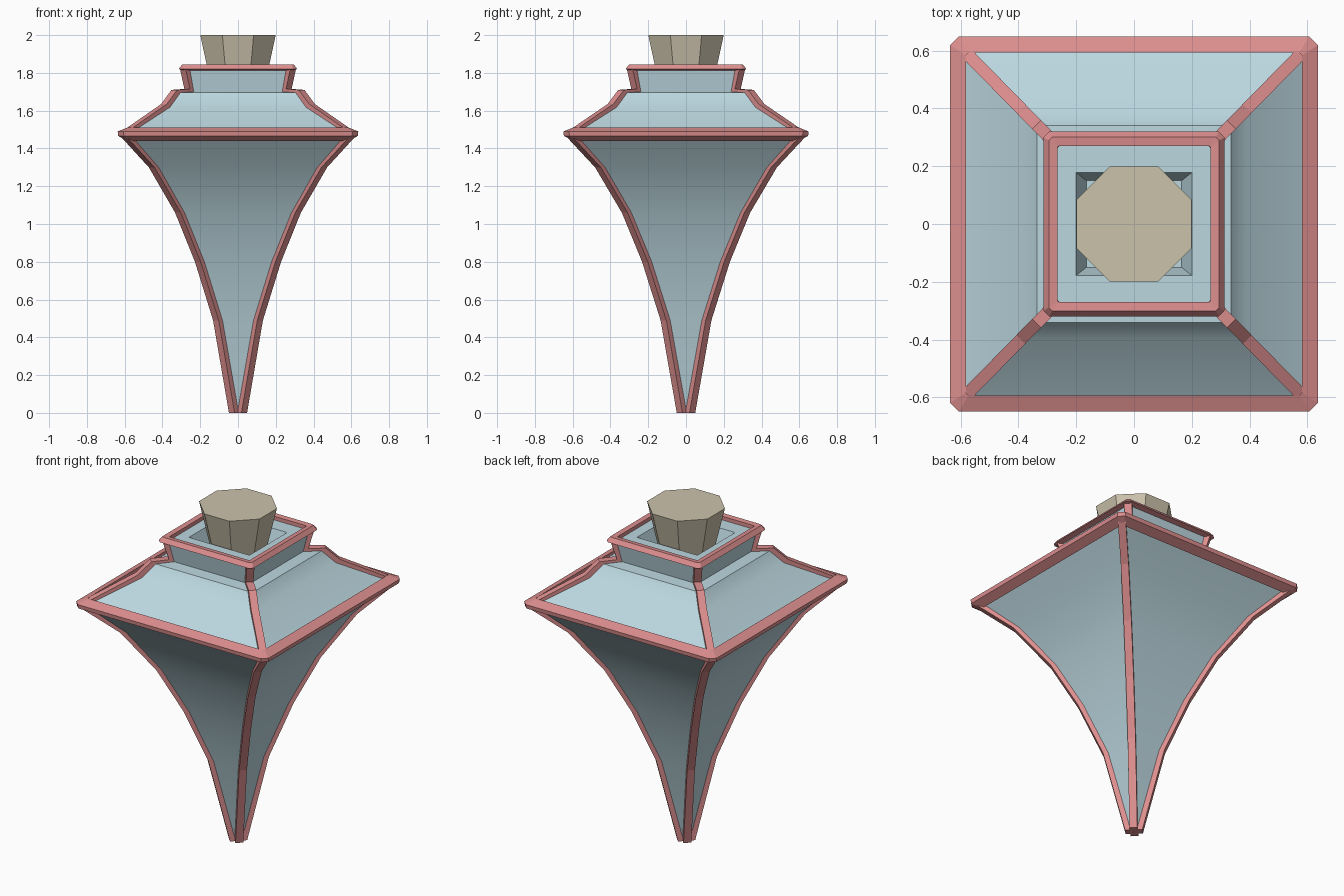
import bpy, bmesh, math
from mathutils import Vector

if "Cube" in bpy.data.objects:
    bpy.data.objects.remove(bpy.data.objects["Cube"])

KY = 1.02  # slightly deeper than wide


def material(name, rgb):
    m = bpy.data.materials.new(name)
    m.diffuse_color = (*rgb, 1)
    m.use_nodes = True
    m.node_tree.nodes["Principled BSDF"].inputs["Base Color"].default_value = m.diffuse_color
    return m


def rect(hx, hy, z, c=0.0):
    """Rectangle, with chamfered corners when c > 0."""
    if c == 0:
        return [(hx, -hy, z), (hx, hy, z), (-hx, hy, z), (-hx, -hy, z)]
    return [(hx, c - hy, z), (hx, hy - c, z), (hx - c, hy, z), (c - hx, hy, z),
            (-hx, hy - c, z), (-hx, c - hy, z), (c - hx, -hy, z), (hx - c, -hy, z)]


def loft(bm, sections, closed=False):
    """Skin a row of cross-sections; cap the ends or join last to first."""
    rows = [[bm.verts.new(p) for p in s] for s in sections]
    n = len(rows[0])
    pairs = list(zip(rows, rows[1:]))
    if closed:
        pairs.append((rows[-1], rows[0]))
    for a, b in pairs:
        for i in range(n):
            j = (i + 1) % n
            bm.faces.new((a[i], a[j], b[j], b[i]))
    if not closed:
        bm.faces.new(rows[0])
        bm.faces.new(rows[-1])


def finish(bm, name, mat, smooth=False):
    bmesh.ops.recalc_face_normals(bm, faces=bm.faces)
    me = bpy.data.meshes.new(name)
    bm.to_mesh(me)
    bm.free()
    me.materials.append(mat)
    ob = bpy.data.objects.new(name, me)
    bpy.context.collection.objects.link(ob)
    if smooth:
        bpy.ops.object.select_all(action='DESELECT')
        ob.select_set(True)
        bpy.context.view_layer.objects.active = ob
        bpy.ops.object.shade_smooth_by_angle(angle=math.radians(30))
    return ob


glass = material("glass", (0.5, 0.68, 0.74))
frame = material("frame", (0.72, 0.27, 0.27))
cork = material("cork", (0.6, 0.54, 0.41))

# Glass bottle: square body, stepped neck, tapered mouth
body = [(.027, .003), (.112, .49), (.208, .80), (.313, 1.06), (.45, 1.30), (.605, 1.478),
        (.39, 1.618), (.335, 1.695), (.264, 1.70), (.285, 1.82)]
bm = bmesh.new()
loft(bm, [rect(h, h * KY, z) for h, z in body]
     + [rect(.2, .178, 1.82), rect(.165, .15, 1.73)])
finish(bm, "glass_bottle", glass, smooth=True)

# Corner bars: square section following the bottle outline on each diagonal
outline = [(.048, 0), (.132, .49), (.228, .80), (.333, 1.06), (.472, 1.30), (.634, 1.477),
           (.407, 1.635), (.352, 1.71), (.284, 1.715), (.308, 1.825)]
C = 0.015   # half chamfer of the bar's outer face
path = [Vector(((h - C) * math.sqrt(2), z)) for h, z in outline]
bm = bmesh.new()
for sx in (1, -1):
    for sy in (1, -1):
        sections = []
        for i, p in enumerate(path):
            a = (p - path[max(i - 1, 0)]).normalized()
            b = (path[min(i + 1, len(path) - 1)] - p).normalized()
            t = (a + b).normalized()
            inner = p + Vector((-t.y, t.x)) * 0.045
            if i in (0, len(path) - 1):
                inner.y = p.y
            ring = []
            for q, s in ((p, 1), (p, -1), (inner, -1), (inner, 1)):
                d = q.x / math.sqrt(2)
                ring.append((sx * (d + s * C), sy * (d - s * C) * KY, q.y))
            sections.append(ring)
        loft(bm, sections)
finish(bm, "corner_bars", frame)


# Horizontal frame rings at the shoulder and at the mouth
def frame_ring(name, section):
    bm = bmesh.new()
    loft(bm, [rect(h, h * KY, z, c) for h, z, c in section], closed=True)
    finish(bm, name, frame)


frame_ring("shoulder_ring", [(.582, 1.512, .01), (.637, 1.49, .03),
                             (.634, 1.466, .03), (.585, 1.44, .01)])
frame_ring("mouth_ring", [(.265, 1.842, .004), (.295, 1.845, .012),
                          (.314, 1.82, .02), (.265, 1.808, .004)])

# Eight-sided tapered cork
bm = bmesh.new()
loft(bm, [[(r * math.cos(a), r * math.sin(a), z)
           for a in [math.pi / 8 + k * math.pi / 4 for k in range(8)]]
          for r, z in ((.153, 1.73), (.216, 2.0))])
finish(bm, "cork_stopper", cork)
